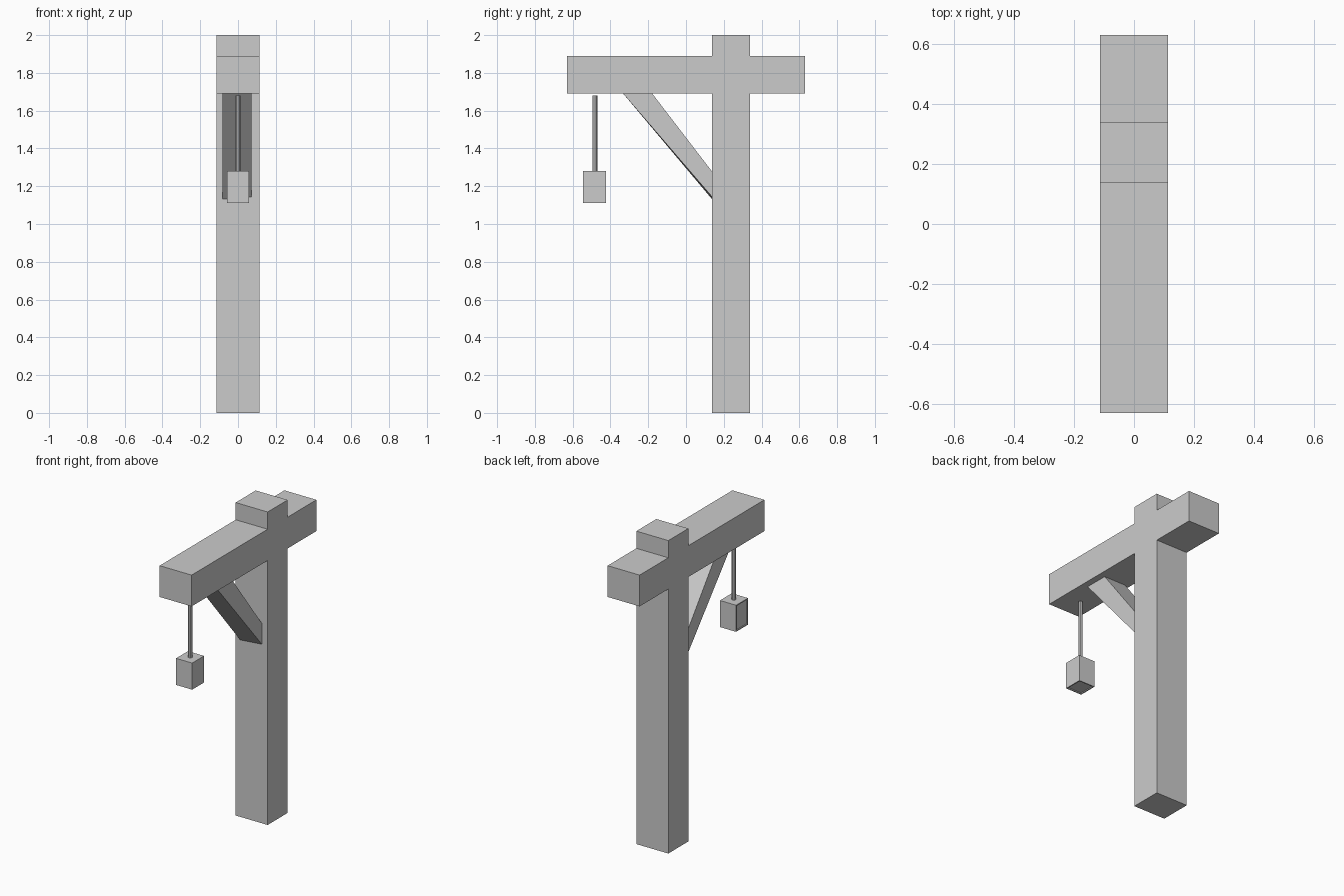
import bpy, bmesh

if "Cube" in bpy.data.objects:
    bpy.data.objects.remove(bpy.data.objects["Cube"])


def make_object(name, bm):
    bmesh.ops.recalc_face_normals(bm, faces=bm.faces[:])
    mesh = bpy.data.meshes.new(name)
    bm.to_mesh(mesh)
    bm.free()
    obj = bpy.data.objects.new(name, mesh)
    bpy.context.collection.objects.link(obj)
    return obj


def prism(name, left, right, x0, x1):
    """Join two (y, z) outlines lying at x0 and x1."""
    bm = bmesh.new()
    a = [bm.verts.new((x0, y, z)) for y, z in left]
    b = [bm.verts.new((x1, y, z)) for y, z in right]
    bm.faces.new(a)
    bm.faces.new(b)
    for i in range(len(a)):
        j = (i + 1) % len(a)
        bm.faces.new((a[i], a[j], b[j], b[i]))
    return make_object(name, bm)


# Post and crossbeam, one cross-shaped solid
P0, P1 = 0.138, 0.34
B0, B1, END = 1.69, 1.89, 0.63
cross = [(P0, 0), (P1, 0), (P1, B0), (END, B0), (END, B1), (P1, B1),
         (P1, 2), (P0, 2), (P0, B1), (-END, B1), (-END, B0), (P0, B0)]
prism("post_and_beam", cross, cross, -0.113, 0.113)

# Diagonal brace, very slightly twisted, ends sunk into post and beam
brace_left = [(-0.345, 1.705), (-0.19, 1.705), (0.15, 1.262), (0.15, 1.117)]
brace_right = [(-0.345, 1.705), (-0.19, 1.705), (0.15, 1.262), (0.15, 1.13)]
prism("brace", brace_left, brace_right, -0.082, 0.072)

# Hanging rod
bpy.ops.mesh.primitive_cylinder_add(vertices=8, radius=0.013, depth=0.405,
                                    location=(0, -0.482, 1.4775))
bpy.context.object.name = "hanging_rod"

# Lantern box with shallow recesses on the left side and underside
bm = bmesh.new()
bmesh.ops.create_cube(bm, size=1)
for v in bm.verts:
    v.co = (v.co.x * 0.114, v.co.y * 0.12 - 0.484, v.co.z * 0.17 + 1.195)
bm.normal_update()
panels = [f for f in bm.faces if f.normal.x < -0.9 or f.normal.z < -0.9]
bmesh.ops.inset_individual(bm, faces=panels, thickness=0.01)
bmesh.ops.inset_individual(bm, faces=panels, thickness=0.0005, depth=-0.006)
make_object("lantern", bm)
